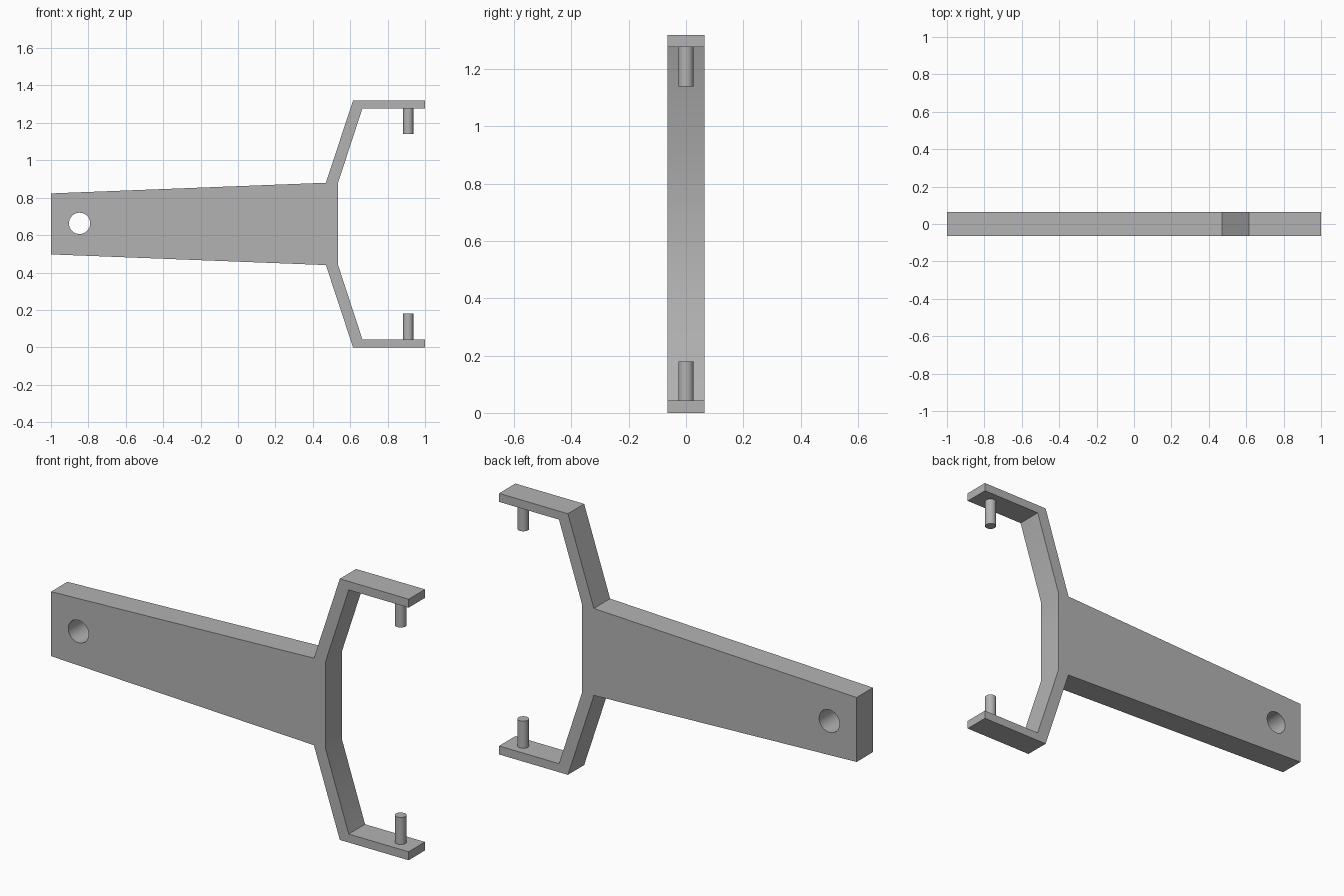
import bpy, bmesh, math
from mathutils import Matrix

cube = bpy.data.objects.get("Cube")
if cube:
    bpy.data.objects.remove(cube, do_unlink=True)

MID = 0.66      # height of the symmetry line
DEPTH = 0.13    # thickness along y

grey = bpy.data.materials.new("grey")
grey.use_nodes = True
colour = (0.45, 0.45, 0.45, 1)
grey.diffuse_color = colour
grey.node_tree.nodes["Principled BSDF"].inputs["Base Color"].default_value = colour


def add_object(name, bm):
    bmesh.ops.recalc_face_normals(bm, faces=bm.faces)
    mesh = bpy.data.meshes.new(name)
    bm.to_mesh(mesh)
    bm.free()
    mesh.materials.append(grey)
    obj = bpy.data.objects.new(name, mesh)
    bpy.context.collection.objects.link(obj)
    return obj


def add_cylinder(name, radius, length, matrix):
    bm = bmesh.new()
    bmesh.ops.create_cone(bm, cap_ends=True, segments=32, radius1=radius,
                          radius2=radius, depth=length, matrix=matrix)
    return add_object(name, bm)


def smooth(obj):
    bpy.ops.object.select_all(action='DESELECT')
    obj.select_set(True)
    bpy.context.view_layer.objects.active = obj
    bpy.ops.object.shade_smooth_by_angle(angle=math.radians(30))


# Forked bracket: upper half outline, mirrored about the middle and extruded
upper = [(-1, 0.163), (0.47, 0.22), (0.615, 0.66), (1, 0.66),
         (1, 0.617), (0.665, 0.617), (0.535, 0.22)]
outline = upper + [(x, -z) for x, z in reversed(upper)]
bm = bmesh.new()
face = bm.faces.new([bm.verts.new((x, -DEPTH / 2, MID + z)) for x, z in outline])
extruded = bmesh.ops.extrude_face_region(bm, geom=[face])["geom"]
bmesh.ops.translate(bm, vec=(0, DEPTH, 0),
                    verts=[v for v in extruded if isinstance(v, bmesh.types.BMVert)])
if face.is_valid and len(bm.faces) == len(outline) + 1:
    bm.faces.new(list(face.verts))
bracket = add_object("forked_bracket", bm)

# Mounting hole through the narrow end
cutter = add_cylinder("hole_cutter", 0.057, DEPTH * 3,
                      Matrix.Translation((-0.847, 0, MID + 0.003))
                      @ Matrix.Rotation(math.pi / 2, 4, 'X'))
cutter.hide_render = True
cut = bracket.modifiers.new("mounting_hole", 'BOOLEAN')
cut.operation = 'DIFFERENCE'
cut.solver = 'EXACT'
cut.object = cutter
bpy.context.view_layer.objects.active = bracket
bpy.ops.object.modifier_apply(modifier=cut.name)
bpy.data.objects.remove(cutter, do_unlink=True)
smooth(bracket)

# Pivot pins pointing inwards from both fork tips
for name, side in (("upper_pin", 1), ("lower_pin", -1)):
    z = MID + side * 0.55
    smooth(add_cylinder(name, 0.027, 0.14, Matrix.Translation((0.91, 0, z))))
